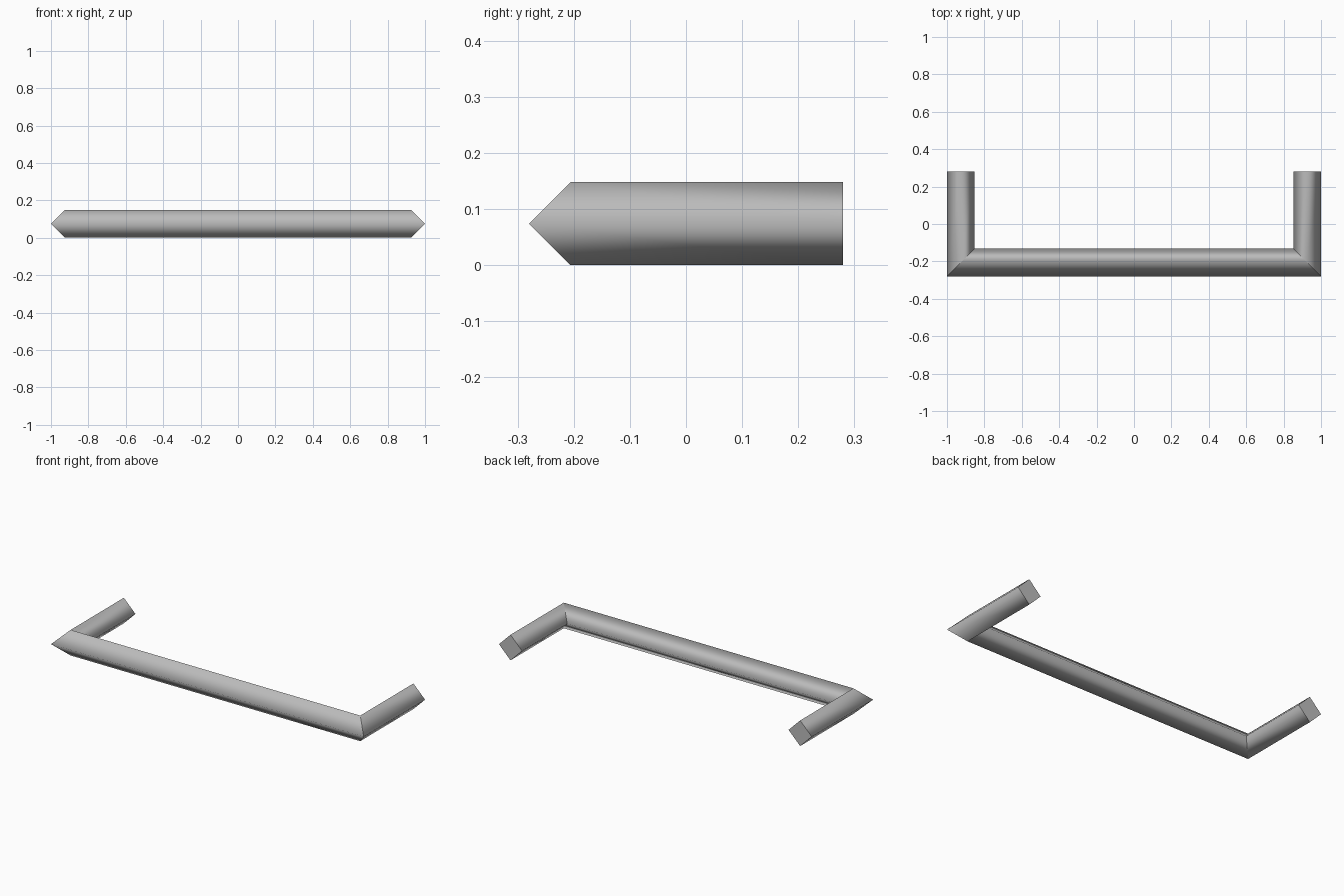
import bpy, bmesh
from mathutils import Vector

cube = bpy.data.objects.get("Cube")
if cube:
    bpy.data.objects.remove(cube, do_unlink=True)

R = 0.074                  # half diagonal of the square bar
X, FRONT, BACK = 1 - R, -0.28 + R, 0.28

# Brushed metal
metal = bpy.data.materials.new("grey_metal")
grey = (0.5, 0.5, 0.5, 1)
metal.diffuse_color = grey
metal.use_nodes = True
metal.node_tree.nodes["Principled BSDF"].inputs["Base Color"].default_value = grey

# Centre line of the handle with the sideways direction at each point (mitred corners)
path = [((-X, BACK), (1, 0)), ((-X, FRONT), (1, 1)),
        ((X, FRONT), (-1, 1)), ((X, BACK), (-1, 0))]

bm = bmesh.new()
rings = []
for (x, y), (sx, sy) in path:
    centre, side, up = Vector((x, y, R)), Vector((sx, sy, 0)) * R, Vector((0, 0, R))
    rings.append([bm.verts.new(centre + d) for d in (side, up, -side, -up)])

# Diamond-section bar, softly shaded along its length
for a, b in zip(rings, rings[1:]):
    for i in range(4):
        j = (i + 1) % 4
        bm.faces.new((a[i], a[j], b[j], b[i]))
for end in (rings[0], rings[-1]):
    bm.faces.new(end)
bmesh.ops.recalc_face_normals(bm, faces=bm.faces)

# Crisp mitres and flat ends
for f in bm.faces:
    f.smooth = True
for ring in rings:
    for i in range(4):
        bm.edges.get((ring[i], ring[(i + 1) % 4])).smooth = False

mesh = bpy.data.meshes.new("pull_handle")
bm.to_mesh(mesh)
bm.free()
mesh.materials.append(metal)
bpy.context.collection.objects.link(bpy.data.objects.new("pull_handle", mesh))
